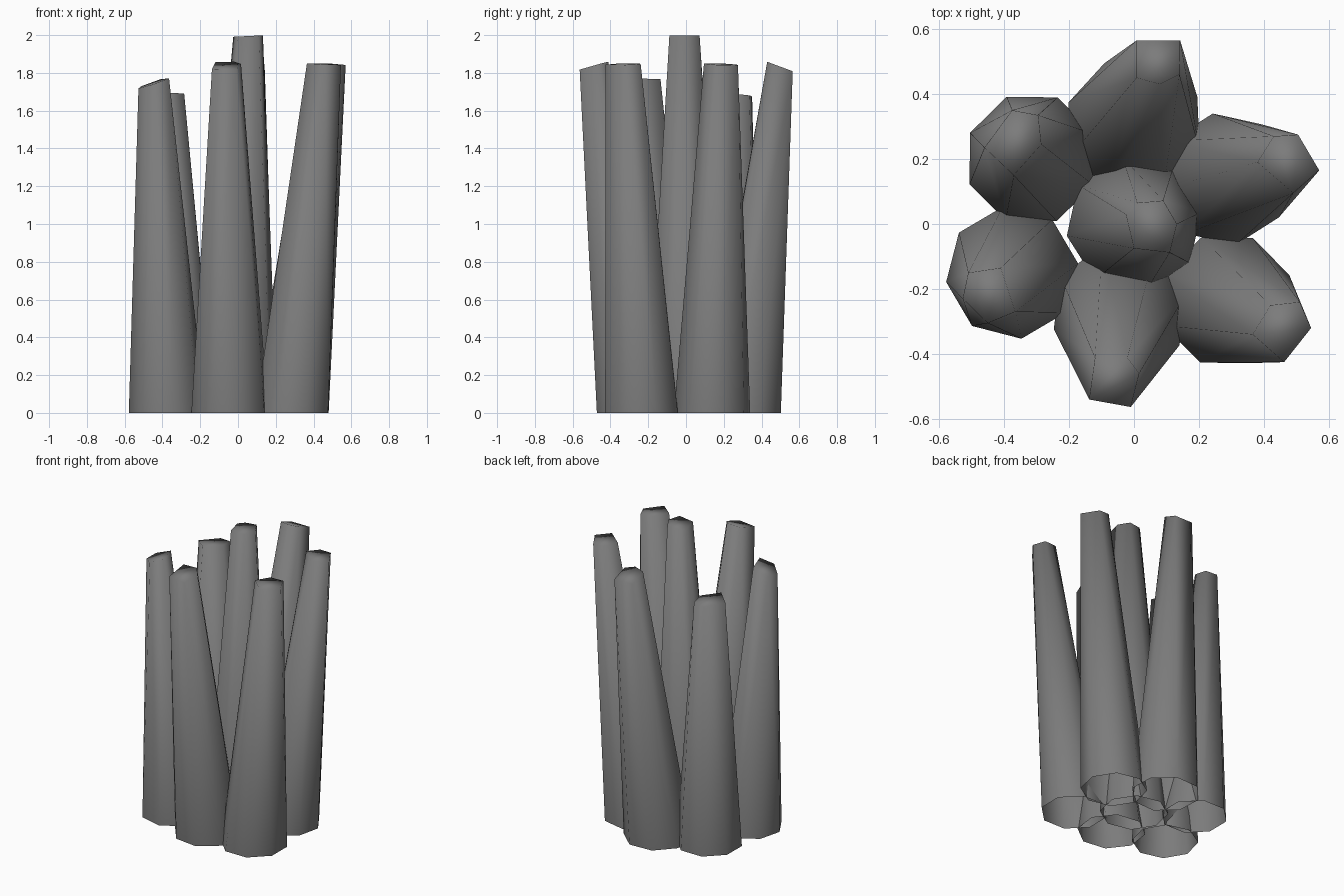
import bpy, bmesh, math

cube = bpy.data.objects.get("Cube")
if cube:
    bpy.data.objects.remove(cube, do_unlink=True)

# One dark grey for every stalk
grey = bpy.data.materials.new("dark grey")
grey.use_nodes = True
colour = (0.2, 0.2, 0.2, 1)
grey.diffuse_color = colour
grey.node_tree.nodes["Principled BSDF"].inputs["Base Color"].default_value = colour

SIDES = 8


def stalk(name, base, radius, turn, height, slope, tip):
    """Leaning faceted stalk: octagon foot, slanted irregular tip, open below."""
    bm = bmesh.new()
    for i in range(SIDES):
        a = math.radians(turn) + math.tau * i / SIDES
        bm.verts.new((base[0] + radius * math.cos(a), base[1] + radius * math.sin(a), 0))
    # Tip corners lie on a tilted plane through their middle
    mid_x = sum(p[0] for p in tip) / len(tip)
    mid_y = sum(p[1] for p in tip) / len(tip)
    for x, y in tip:
        z = height + slope[0] * (x - mid_x) + slope[1] * (y - mid_y)
        bm.verts.new((x, y, z))
    bmesh.ops.convex_hull(bm, input=bm.verts[:])
    # Open the foot and merge the flat triangles of the tip
    foot = [f for f in bm.faces if all(v.co.z < 0.01 for v in f.verts)]
    bmesh.ops.delete(bm, geom=foot, context='FACES')
    bmesh.ops.dissolve_limit(bm, angle_limit=math.radians(0.5),
                             verts=bm.verts[:], edges=bm.edges[:])
    bmesh.ops.recalc_face_normals(bm, faces=bm.faces[:])
    for f in bm.faces:
        f.smooth = True
    mesh = bpy.data.meshes.new(name)
    bm.to_mesh(mesh)
    bm.free()
    mesh.materials.append(grey)
    ob = bpy.data.objects.new(name, mesh)
    bpy.context.collection.objects.link(ob)


# Central stalk, then the ring around it
stalk("centre_stalk", (0, 0), .21, 10, 1.995, (.05, 0),
      [(-.025, .03), (0, -.075), (.11, -.088), (.132, 0), (.09, .072), (.01, .065)])
stalk("front_stalk", (-.043, -.268), .211, 15, 1.84, (.03, .28),
      [(-.138, -.54), (-.01, -.563), (.016, -.46), (-.02, -.412), (-.12, -.412)])
stalk("front_left_stalk", (.285, -.235), .208, 22, 1.847, (-.05, .03),
      [(.365, -.34), (.42, -.25), (.51, -.24), (.545, -.32), (.462, -.425)])
stalk("back_left_stalk", (.278, .138), .205, 10, 1.845, (-.05, -.05),
      [(.38, .19), (.43, .27), (.505, .275), (.57, .165), (.49, .095)])
stalk("back_stalk", (0, .3), .215, 25, 1.835, (0, -.37),
      [(.008, .565), (.142, .565), (.14, .46), (.08, .43), (.008, .45)])
stalk("back_right_stalk", (-.315, .2), .206, 22, 1.685, (.05, -.1),
      [(-.46, .235), (-.375, .35), (-.295, .335), (-.285, .245), (-.37, .15)])
stalk("front_right_stalk", (-.375, -.15), .205, 8, 1.745, (.35, .08),
      [(-.41, -.135), (-.365, -.27), (-.45, -.305), (-.527, -.23), (-.51, -.15)])
